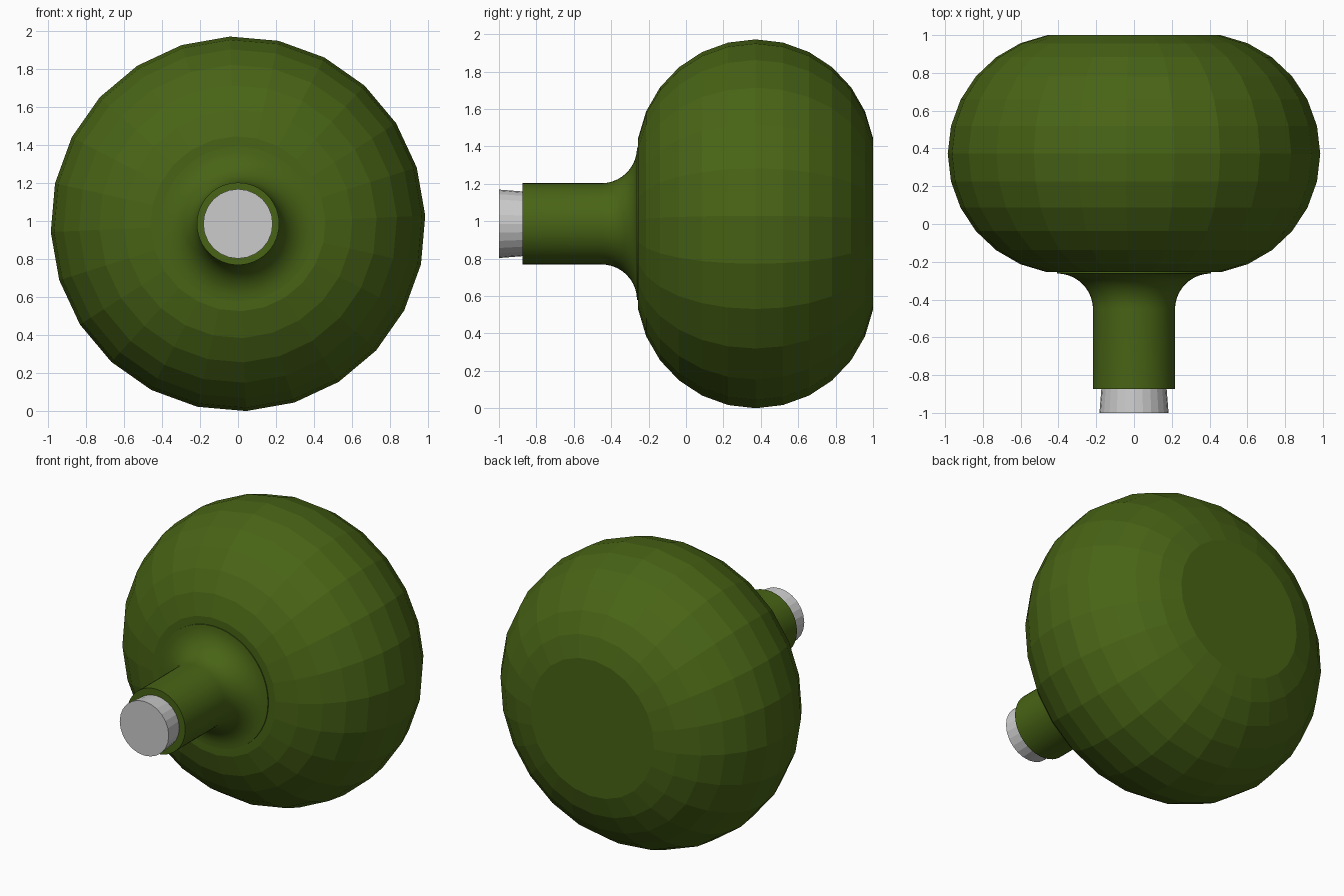
import bpy, bmesh
from math import sin, cos, pi, radians

if "Cube" in bpy.data.objects:
    bpy.data.objects.remove(bpy.data.objects["Cube"])

AXIS_Z = 0.986

def lathe(name, profile, sides, offset=0.0, mat=None, smooth=False):
    """Revolve (y, radius) points round the horizontal axis, with capped ends."""
    bm = bmesh.new()
    rings = []
    for y, r in profile:
        rings.append([bm.verts.new((r * cos(offset + 2 * pi * i / sides), y,
                                    AXIS_Z + r * sin(offset + 2 * pi * i / sides)))
                      for i in range(sides)])
    for a, b in zip(rings, rings[1:]):
        for i in range(sides):
            j = (i + 1) % sides
            bm.faces.new((a[i], a[j], b[j], b[i]))
    bm.faces.new(rings[0])
    bm.faces.new(rings[-1])
    bmesh.ops.recalc_face_normals(bm, faces=bm.faces)
    mesh = bpy.data.meshes.new(name)
    bm.to_mesh(mesh)
    bm.free()
    obj = bpy.data.objects.new(name, mesh)
    bpy.context.collection.objects.link(obj)
    if mat:
        mesh.materials.append(mat)
    if smooth:
        bpy.ops.object.select_all(action='DESELECT')
        obj.select_set(True)
        bpy.context.view_layer.objects.active = obj
        bpy.ops.object.shade_smooth_by_angle(angle=radians(30))
    return obj

green = bpy.data.materials.new("olive_green")
green.diffuse_color = (0.065, 0.127, 0.0075, 1)
green.use_nodes = True
green.node_tree.nodes["Principled BSDF"].inputs["Base Color"].default_value = green.diffuse_color

# Faceted bulb: rounded rim with flat front and back faces
R, CY, CR = 0.637, 0.372, 0.35
bulb = [(CY + R * sin(t), CR + R * cos(t))
        for t in (radians(-80 + 160 * k / 12) for k in range(13))]
lathe("bulb", bulb, 24, radians(2.5), green)

# Smooth neck flaring into the bulb through a concave fillet
F, NECK_R, FRONT = 0.19, 0.217, -0.262
neck = [(-0.873, NECK_R)]
neck += [(FRONT - F + F * sin(t), NECK_R + F - F * cos(t))
         for t in (pi / 2 * k / 10 for k in range(11))]
neck.append((-0.2, NECK_R + F))
lathe("neck", neck, 48, 0, green, smooth=True)

# Grey tip, slightly wider at its outer end
lathe("tip", [(-1.0, 0.183), (-0.85, 0.171)], 24)
